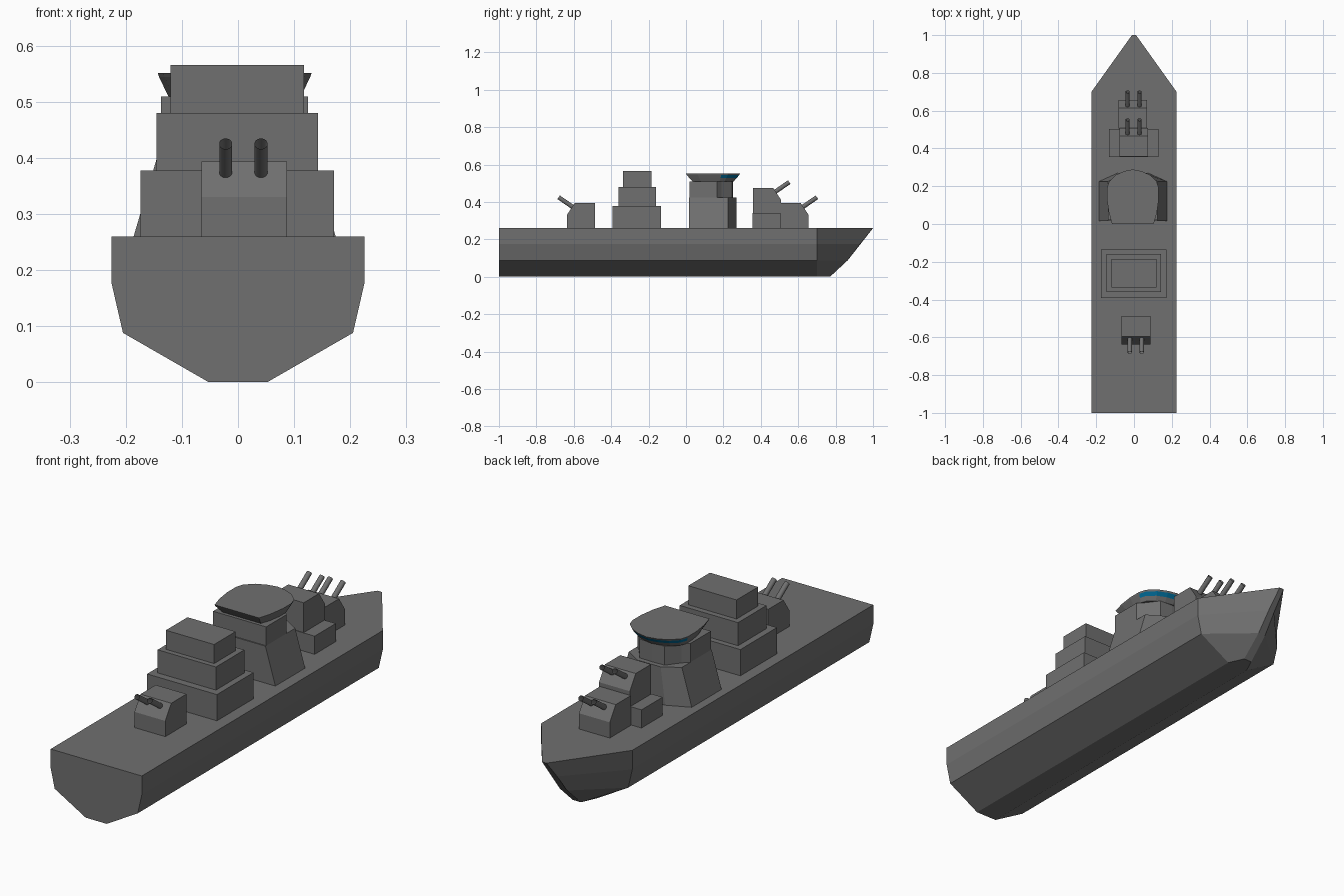
import bpy, bmesh
from mathutils import Vector

if "Cube" in bpy.data.objects:
    bpy.data.objects.remove(bpy.data.objects["Cube"])


def make_object(name, bm):
    bmesh.ops.recalc_face_normals(bm, faces=bm.faces)
    me = bpy.data.meshes.new(name)
    bm.to_mesh(me)
    bm.free()
    ob = bpy.data.objects.new(name, me)
    bpy.context.collection.objects.link(ob)
    return ob


def loft(name, rings):
    """Skin a closed solid through rings of equal point count."""
    bm = bmesh.new()
    vs = [[bm.verts.new(p) for p in r] for r in rings]
    n = len(vs[0])
    for a, b in zip(vs, vs[1:]):
        for i in range(n):
            j = (i + 1) % n
            bm.faces.new((a[i], a[j], b[j], b[i]))
    bm.faces.new(vs[0])
    bm.faces.new(vs[-1])
    return make_object(name, bm)


def mirrored(half, cx=0.0):
    """Full plan outline from the right half; points on the axis are not doubled."""
    left = [(-x, y) for x, y in reversed(half) if x > 1e-6]
    return [(x + cx, y) for x, y in list(half) + left]


def level(outline, z):
    return [(x, y, z) for x, y in outline]


def box(name, x0, x1, y0, y1, z0, z1):
    plan = [(x0, y0), (x1, y0), (x1, y1), (x0, y1)]
    return loft(name, [level(plan, z0), level(plan, z1)])


def barrel(name, base, tip, r=0.0117, sides=14):
    """Gun barrel with a hollow muzzle."""
    base, tip = Vector(base), Vector(tip)
    d = tip - base
    u = Vector((1, 0, 0))
    w = d.normalized().cross(u)
    bm = bmesh.new()
    bmesh.ops.create_circle(bm, cap_ends=True, radius=r, segments=sides)
    for v in bm.verts:
        v.co = base + u * v.co.x + w * v.co.y
    end = bmesh.ops.extrude_face_region(bm, geom=bm.faces[:], use_keep_orig=True)["geom"]
    bmesh.ops.translate(bm, vec=d, verts=[g for g in end if isinstance(g, bmesh.types.BMVert)])
    cap = [g for g in end if isinstance(g, bmesh.types.BMFace)]
    bmesh.ops.inset_region(bm, faces=cap, thickness=r * 0.3)
    for v in cap[0].verts:
        v.co -= d * 0.5
    ob = make_object(name, bm)
    for p in ob.data.polygons:
        p.use_smooth = len(p.vertices) == 4 and abs(p.normal.dot(d.normalized())) < 0.5
    ob.data.set_sharp_from_angle(angle=0.6)
    return ob


def turret(name, cx, gun_x, y_back, z, s):
    """Gun house with sloped face and two barrels; s = +1 faces +y, -1 faces -y."""
    prof = [(0, 0), (0.15, 0), (0.15, 0.07), (0.108, 0.133), (0, 0.133)]
    loft(name + "_house", [[(cx + k * 0.076, y_back + s * y, z + h) for y, h in prof]
                           for k in (-1, 1)])
    for i, dx in enumerate((-0.0315, 0.0315)):
        barrel(f"{name}_barrel_{i + 1}",
               (gun_x + dx, y_back + s * 0.10, z + 0.1),
               (gun_x + dx, y_back + s * 0.194, z + 0.165))


# Hull: constant section, then tapering to a raked bow
half = [(0.052, 0), (0.205, 0.088), (0.225, 0.175), (0.225, 0.26)]
section = mirrored(half)
bow_half = [(0.02, 0.77, 0), (0.018, 0.865, 0.088), (0.015, 0.93, 0.175), (0.011, 1.0, 0.26)]
bow = bow_half + [(-x, y, z) for x, y, z in reversed(bow_half)]
loft("hull", [[(x, -1, z) for x, z in section], [(x, 0.7, z) for x, z in section], bow])

# Stepped aft superstructure
box("aft_deckhouse_lower", -0.174, 0.171, -0.393, -0.135, 0.26, 0.377)
box("aft_deckhouse_middle", -0.145, 0.143, -0.36, -0.16, 0.377, 0.48)
box("aft_deckhouse_upper", -0.12, 0.118, -0.337, -0.185, 0.48, 0.565)

# Gun turrets and the raised platform
turret("aft_turret", 0.011, 0.0095, -0.487, 0.26, -1)
turret("bow_turret", -0.007, -0.0025, 0.506, 0.26, 1)
turret("raised_turret", -0.002, -0.0025, 0.358, 0.341, 1)
box("turret_platform", -0.133, 0.13, 0.355, 0.504, 0.26, 0.341)

# Bridge tower: flared base and neck
CX = -0.006
base = [(0.18, 0.015), (0.18, 0.225), (0.08, 0.27), (0, 0.27)]
top = [(0.131, 0.015), (0.131, 0.225), (0.058, 0.27), (0, 0.27)]
loft("bridge_tower", [level(mirrored(base, CX), 0.26), level(mirrored(top, CX), 0.425)])
neck = [(0.131, 0.02), (0.131, 0.165), (0.105, 0.19), (0.062, 0.247), (0, 0.25)]
loft("bridge_neck", [level(mirrored(neck, CX), z) for z in (0.425, 0.509)])

# Bridge cabin: flaring outward to the roof, with a window band at the front
roof = [(0.11, 0), (0.127, 0.06), (0.137, 0.13), (0.137, 0.19), (0.126, 0.225),
        (0.09, 0.26), (0.045, 0.28), (0, 0.289)]
rings = []
for z, t in ((0.509, 0), (0.528, 0.48), (0.544, 0.88), (0.551, 1)):
    kx, ky = 0.86 + 0.14 * t, 0.76 + 0.24 * t
    rings.append(level(mirrored([(x * kx, 0.145 + (y - 0.145) * ky) for x, y in roof], CX), z))
cabin = loft("bridge_cabin", rings)
glass = bpy.data.materials.new("window_blue")
glass.diffuse_color = (0.0, 0.15, 0.32, 1)
grey = bpy.data.materials.new("hull_grey")
grey.diffuse_color = (0.8, 0.8, 0.8, 1)
hull_grey = bpy.data.objects["hull"].data
for ob in bpy.data.objects:
    grey.diffuse_color = (0.16, 0.16, 0.16, 1)
    ob.data.materials.append(grey)
cabin.data.materials.append(glass)
for p in cabin.data.polygons:
    if 0.53 < p.center.z < 0.54 and p.normal.y > 0.2:
        p.material_index = 1

for m in bpy.data.materials:
    if m.users and not m.is_grease_pencil:
        m.use_nodes = True
        m.node_tree.nodes["Principled BSDF"].inputs["Base Color"].default_value = m.diffuse_color
